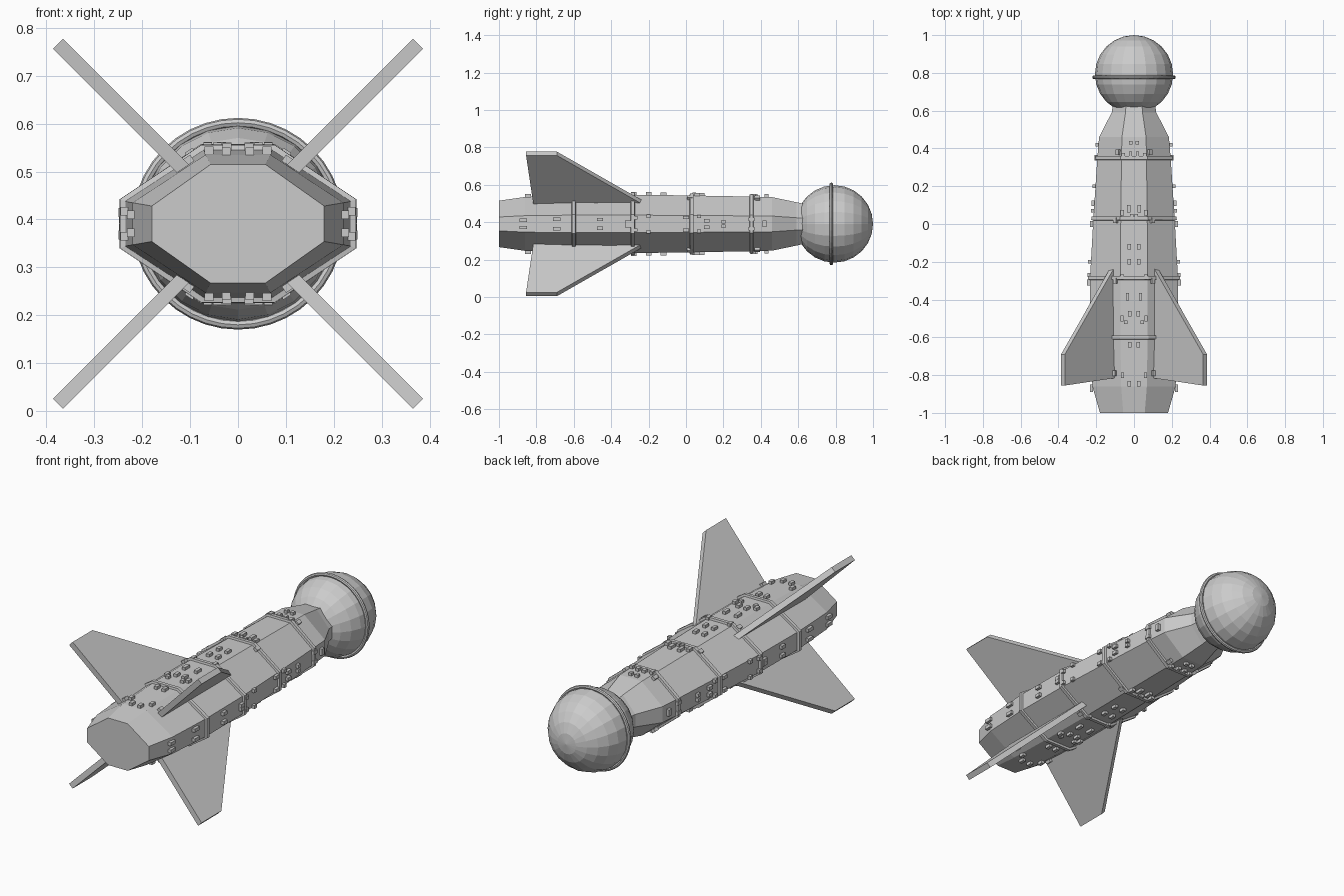
import bpy, bmesh, math
from mathutils import Vector, Matrix

if "Cube" in bpy.data.objects:
    bpy.data.objects.remove(bpy.data.objects["Cube"])

CZ = 0.391  # height of the long axis

# hull stations: y, half width, half height, top flat half width, side flat half height
STATIONS = [
    (-1.00, 0.180, 0.124, 0.057, 0.037),
    (-0.86, 0.220, 0.144, 0.068, 0.044),
    (-0.60, 0.236, 0.154, 0.072, 0.047),
    (-0.29, 0.233, 0.156, 0.072, 0.047),
    (0.03, 0.215, 0.152, 0.070, 0.045),
    (0.35, 0.194, 0.146, 0.066, 0.043),
    (0.46, 0.185, 0.143, 0.064, 0.042),
    (0.59, 0.118, 0.116, 0.045, 0.033),
    (0.64, 0.110, 0.105, 0.042, 0.030),
]


def link(name, bm):
    bmesh.ops.recalc_face_normals(bm, faces=bm.faces)
    me = bpy.data.meshes.new(name)
    bm.to_mesh(me)
    bm.free()
    ob = bpy.data.objects.new(name, me)
    bpy.context.collection.objects.link(ob)
    return ob


def section(y):
    for s, t in zip(STATIONS, STATIONS[1:]):
        if y <= t[0]:
            f = (y - s[0]) / (t[0] - s[0])
            return [p + (q - p) * f for p, q in zip(s, t)][1:]
    return STATIONS[-1][1:]


def octagon(y, grow=0.0):
    w, h, a, b = section(y)
    w, h, a, b = w + grow, h + grow, a + grow * 0.4, b + grow * 0.4
    pts = [(a, h), (w, b), (w, -b), (a, -h), (-a, -h), (-w, -b), (-w, b), (-a, h)]
    return [Vector((x, y, CZ + z)) for x, z in pts]


def loft(name, rings):
    bm = bmesh.new()
    vs = [[bm.verts.new(p) for p in r] for r in rings]
    n = len(vs[0])
    for r, s in zip(vs, vs[1:]):
        for i in range(n):
            j = (i + 1) % n
            bm.faces.new((r[i], r[j], s[j], s[i]))
    bm.faces.new(vs[0])
    bm.faces.new(vs[-1])
    return link(name, bm)


# eight-sided hull
loft("hull", [octagon(s[0]) for s in STATIONS])

# raised bands around the hull
for i, y in enumerate((-0.60, -0.285, 0.03, 0.35)):
    loft(f"hull_band_{i + 1}", [octagon(y - 0.011, 0.0), octagon(y - 0.009, 0.011),
                                octagon(y + 0.009, 0.011), octagon(y + 0.011, 0.0)])

# ball at the nose end, poles along y
to_y = Matrix.Rotation(-math.pi / 2, 4, 'X')
bm = bmesh.new()
bmesh.ops.create_uvsphere(bm, u_segments=20, v_segments=12, radius=0.207,
                          matrix=Matrix.Translation((0, 0.793, CZ)) @ to_y)
link("nose_ball", bm)

# thin ring around the ball
bpy.ops.mesh.primitive_torus_add(major_segments=40, minor_segments=8, major_radius=0.211,
                                 minor_radius=0.010, location=(0, 0.777, CZ),
                                 rotation=(math.pi / 2, 0, 0))
bpy.context.object.name = "ball_ring"

# four swept fins on the diagonals
R2 = math.sqrt(2)
FIN = [(0.108, -0.22), (0.376, -0.69), (0.376, -0.855), (0.108, -0.815)]
for i in range(4):
    ang = math.pi / 4 + i * math.pi / 2
    out = Vector((math.cos(ang), 0, math.sin(ang)))
    side = Vector((-out.z, 0, out.x)) * 0.0145
    base = Vector((0, 0, CZ))
    loft(f"fin_{i + 1}", [[base + out * c * R2 + Vector((0, y, 0)) + side * k for c, y in FIN]
                          for k in (-1, 1)])


# small surface plates, mirrored on opposite faces
def plate(bm, y, edge, t, length, width):
    a, b = (octagon(y)[e % 8] for e in (edge, edge + 1))
    tangent = (b - a).normalized()
    normal = Vector((-tangent.z, 0, tangent.x))
    pos = a.lerp(b, t)
    if normal.dot(pos - Vector((0, y, CZ))) < 0:
        normal = -normal
    m = Matrix((tangent, Vector((0, 1, 0)), normal)).transposed().to_4x4()
    m.translation = pos + normal * 0.007
    bmesh.ops.create_cube(bm, size=1, matrix=m @ Matrix.Diagonal((width, length, 0.016, 1)))


# y, position across the face, length
TOP = [(0.43, 0.36, 0.02), (0.37, 0.36, 0.025), (0.08, 0.30, 0.04), (0.045, 0.42, 0.018),
       (-0.12, 0.32, 0.03), (-0.20, 0.32, 0.03), (-0.385, 0.26, 0.04), (-0.475, 0.34, 0.03),
       (-0.52, 0.20, 0.02), (-0.64, 0.34, 0.03), (-0.845, 0.32, 0.03), (0.36, 0.06, 0.03),
       (0.06, 0.05, 0.03), (-0.28, 0.06, 0.03), (-0.50, 0.06, 0.03), (-0.80, 0.06, 0.03)]
SLANT = [(0.38, 0.12, 0.03), (0.02, 0.16, 0.03), (-0.30, 0.14, 0.03), (-0.79, 0.2, 0.03)]
SIDE = [(-0.87, 0.28, 0.04), (-0.69, 0.22, 0.04), (-0.31, 0.40, 0.03), (-0.27, 0.15, 0.02),
        (-0.20, 0.05, 0.02), (0.00, 0.12, 0.03), (0.07, 0.06, 0.02), (0.11, 0.30, 0.03),
        (0.20, 0.36, 0.02), (0.35, 0.20, 0.03), (0.42, 0.40, 0.02), (-0.46, 0.25, 0.03)]
bm = bmesh.new()
for edges, rows in (((7, 3), TOP), ((1, 5), SIDE)):
    for e in edges:
        for y, t, ln in rows:
            for tt in (t, 1 - t):
                plate(bm, y, e, tt, ln, 0.018)
for y, t, ln in SLANT:
    for e, tt in ((0, t), (2, 1 - t), (4, t), (6, 1 - t)):
        plate(bm, y, e, tt, ln, 0.02)
link("surface_plates", bm)
